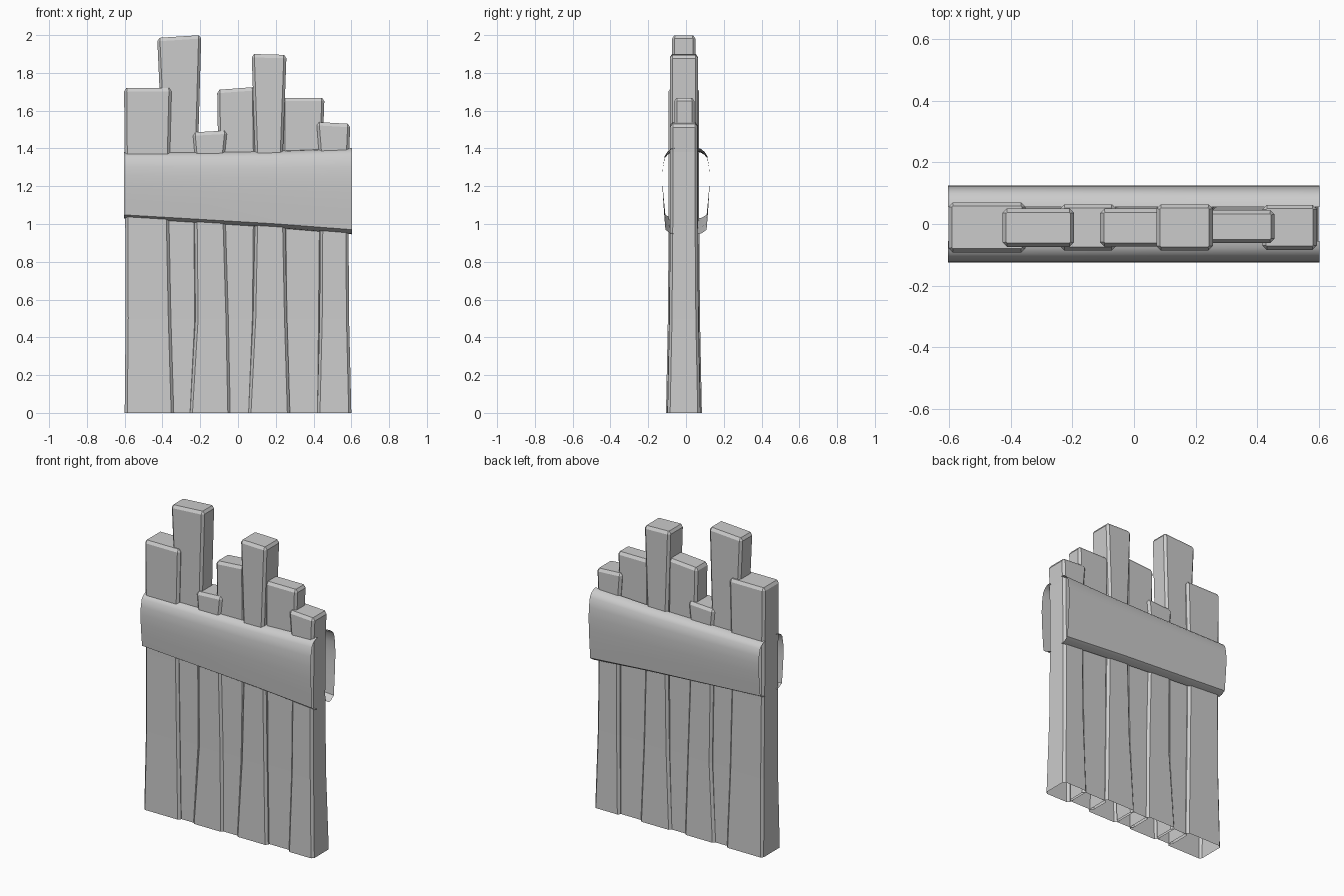
import bpy, bmesh

if "Cube" in bpy.data.objects:
    bpy.data.objects.remove(bpy.data.objects["Cube"])


def finish(name, bm, smooth=False):
    bmesh.ops.recalc_face_normals(bm, faces=bm.faces)
    me = bpy.data.meshes.new(name)
    bm.to_mesh(me)
    bm.free()
    ob = bpy.data.objects.new(name, me)
    bpy.context.collection.objects.link(ob)
    if smooth:
        bpy.ops.object.select_all(action='DESELECT')
        ob.select_set(True)
        bpy.context.view_layer.objects.active = ob
        bpy.ops.object.shade_smooth_by_angle(angle=0.6)
    return ob


def octagon(x0, x1, y0, y1, c):
    return [(x0 + c, y0), (x1 - c, y0), (x1, y0 + c), (x1, y1 - c),
            (x1 - c, y1), (x0 + c, y1), (x0, y1 - c), (x0, y0 + c)]


def plank(name, y0, y1, zl, zr, spans):
    """Chamfered board, open at the bottom; spans are (x0, x1) going up."""
    bm = bmesh.new()
    c = 0.014
    heights = [0, 0.5, 1.0, 1.38]
    flare = [0.014, 0.004, 0, 0]
    rings = []
    for z, f, (x0, x1) in zip(heights, flare, spans):
        rings.append([bm.verts.new((x, y, z))
                      for x, y in octagon(x0, x1, y0 - f, y1 + f, c)])
    # chamfered, slightly tilted top
    x0, x1 = spans[-1]
    for drop, inset in ((0.018, 0), (0, 0.012)):
        pts = octagon(x0 + inset, x1 - inset, y0 + inset, y1 - inset, c - inset * 0.9)
        rings.append([bm.verts.new((x, y, zl + (zr - zl) * (x - x0) / (x1 - x0) - drop))
                      for x, y in pts])
    for a, b in zip(rings, rings[1:]):
        for i in range(8):
            j = (i + 1) % 8
            bm.faces.new((a[i], a[j], b[j], b[i]))
    bm.faces.new(rings[-1])
    finish(name, bm)


# Boards: front y, back y, top z left/right, then x spans at 0, 0.5, 1, 1.38, top
plank("board_1", -0.092, 0.070, 1.72, 1.72,
      [(-0.60, -0.34), (-0.595, -0.355), (-0.597, -0.365), (-0.60, -0.36), (-0.603, -0.352)])
plank("board_2", -0.074, 0.050, 1.985, 2.0,
      [(-0.36, -0.24), (-0.375, -0.215), (-0.385, -0.22), (-0.40, -0.212), (-0.427, -0.195)])
plank("board_3", -0.086, 0.064, 1.485, 1.495,
      [(-0.255, -0.04), (-0.225, -0.05), (-0.23, -0.065), (-0.232, -0.068), (-0.24, -0.058)])
plank("board_4", -0.073, 0.050, 1.71, 1.725,
      [(-0.06, 0.07), (-0.07, 0.09), (-0.09, 0.095), (-0.105, 0.095), (-0.11, 0.09)])
plank("board_5", -0.086, 0.064, 1.90, 1.895,
      [(0.055, 0.275), (0.08, 0.26), (0.09, 0.25), (0.09, 0.238), (0.073, 0.256)])
plank("board_6", -0.062, 0.045, 1.668, 1.668,
      [(0.255, 0.435), (0.245, 0.44), (0.24, 0.445), (0.235, 0.447), (0.235, 0.457)])
plank("board_7", -0.084, 0.062, 1.54, 1.53,
      [(0.42, 0.60), (0.432, 0.588), (0.435, 0.585), (0.428, 0.588), (0.417, 0.594)])

# Curved cross rails: (depth, fraction of height), open shell at both ends
profile = [(0.078, 1.0), (0.098, 0.965), (0.112, 0.92), (0.122, 0.79), (0.125, 0.65),
           (0.123, 0.48), (0.117, 0.27), (0.109, 0.045), (0.082, 0.0), (0.058, -0.01)]
stations = [(-0.604, 1.033, 1.378), (-0.2, 1.008, 1.379),
            (0.2, 0.983, 1.383), (0.603, 0.95, 1.398)]
for name, side in (("front_rail", -1), ("back_rail", 1)):
    bm = bmesh.new()
    rows = [[bm.verts.new((x, side * d, lo + (hi - lo) * t))
             for d, t in [(0.055, 1.01)] + profile] for x, lo, hi in stations]
    for a, b in zip(rows, rows[1:]):
        for i in range(len(a) - 1):
            bm.faces.new((a[i], a[i + 1], b[i + 1], b[i]))
    finish(name, bm, smooth=True)
